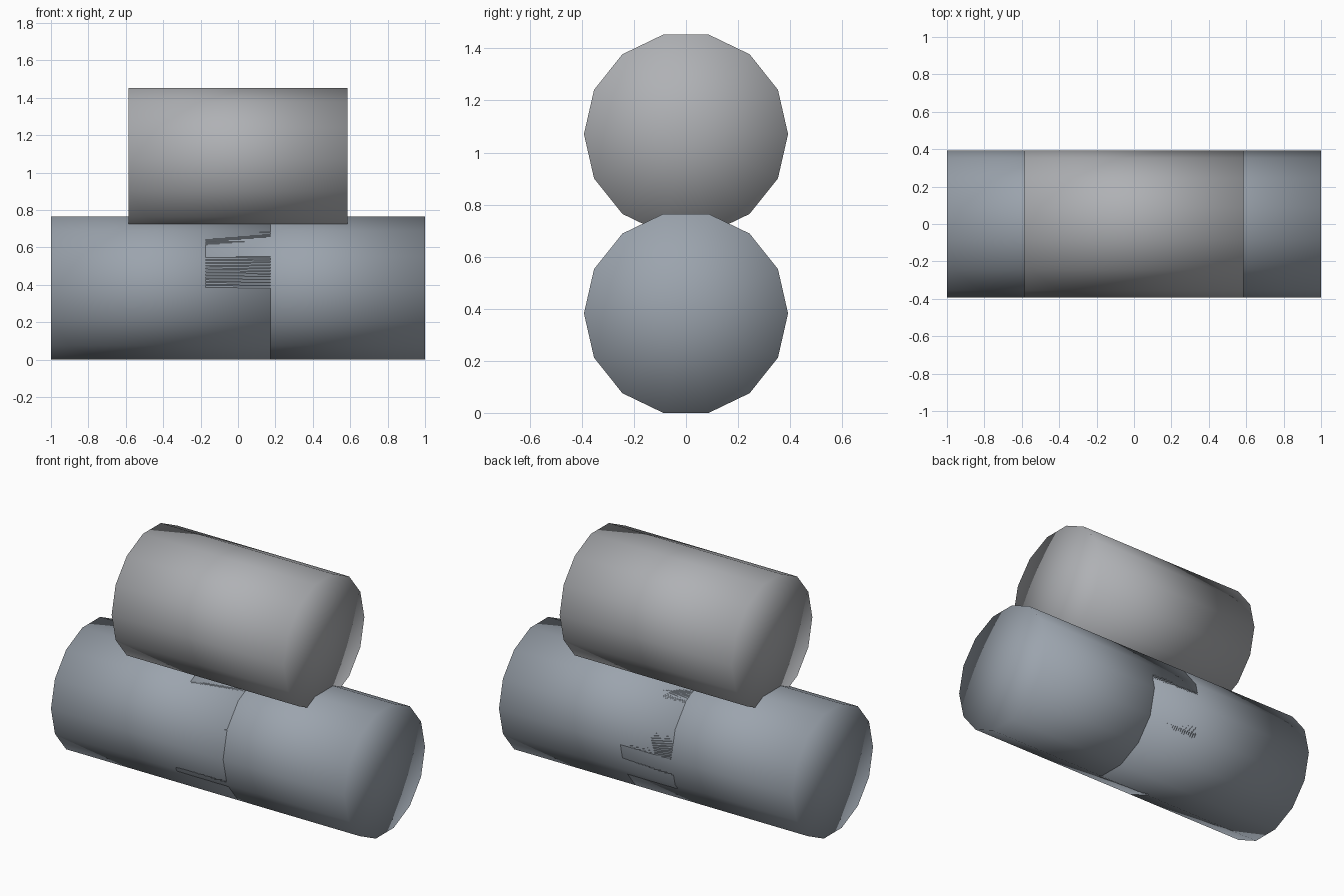
import bpy
import math

if "Cube" in bpy.data.objects:
    bpy.data.objects.remove(bpy.data.objects["Cube"])

RADIUS = 0.392
LENGTH = 1.173
SIDES = 14
HALF_HEIGHT = RADIUS * math.cos(math.pi / SIDES)  # centre to the flat underside


def make_material(name, color):
    mat = bpy.data.materials.new(name)
    mat.diffuse_color = (*color, 1)
    mat.use_nodes = True
    mat.node_tree.nodes["Principled BSDF"].inputs["Base Color"].default_value = mat.diffuse_color
    return mat


def add_log(name, x, z, mat):
    # Low-poly cylinder lying along x, with flats at top and bottom
    bpy.ops.mesh.primitive_cylinder_add(
        vertices=SIDES, radius=RADIUS, depth=LENGTH,
        end_fill_type='TRIFAN', location=(x, 0, z))
    log = bpy.context.object
    log.name = name
    # Keep a vertex on +y / -y and lay the axis along x
    log.rotation_euler = (0, math.pi / 2, 0)
    bpy.ops.object.transform_apply(location=False, rotation=True, scale=False)
    bpy.ops.object.shade_smooth()
    log.data.materials.append(mat)
    return log


slate = make_material("slate", (0.33, 0.37, 0.42))
light_slate = make_material("light_slate", (0.43, 0.44, 0.46))

# Two overlapping logs on the ground
offset = 1 - LENGTH / 2
add_log("lower_left_log", -offset, HALF_HEIGHT, slate)
add_log("lower_right_log", offset, HALF_HEIGHT, slate)

# One log resting on top, slightly sunk into the lower pair
add_log("upper_log", 0, 1.453 - HALF_HEIGHT, light_slate)
